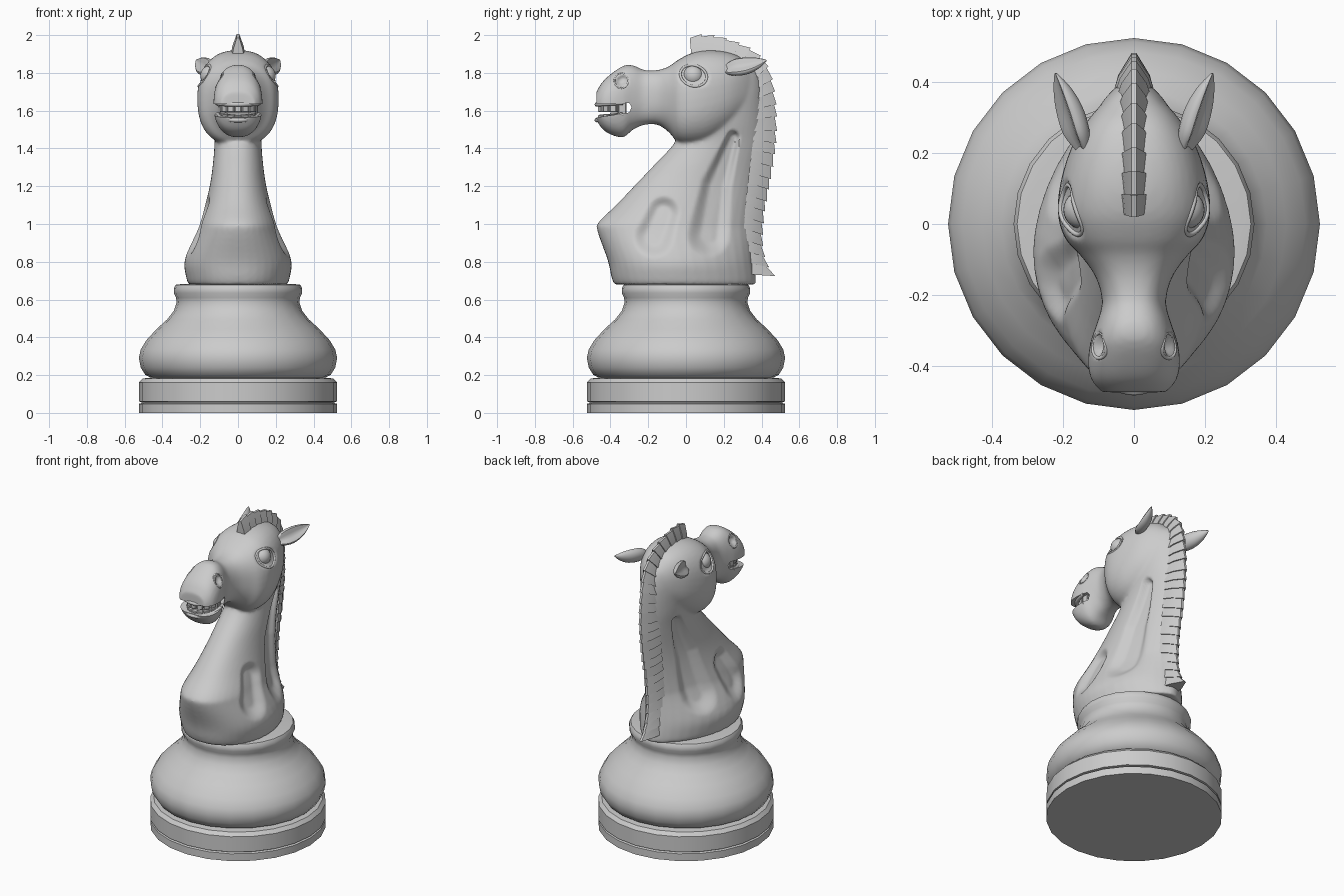
import bpy, bmesh
from math import sin, cos, pi, radians, copysign
from mathutils import Vector
from mathutils.bvhtree import BVHTree

if "Cube" in bpy.data.objects:
    bpy.data.objects.remove(bpy.data.objects["Cube"])


def finish(bm, name, angle=35):
    bmesh.ops.recalc_face_normals(bm, faces=bm.faces)
    me = bpy.data.meshes.new(name)
    bm.to_mesh(me)
    bm.free()
    ob = bpy.data.objects.new(name, me)
    bpy.context.collection.objects.link(ob)
    bpy.ops.object.select_all(action='DESELECT')
    ob.select_set(True)
    bpy.context.view_layer.objects.active = ob
    if angle:
        bpy.ops.object.shade_smooth_by_angle(angle=radians(angle))
    return ob


def loft(bm, rings):
    vs = [[bm.verts.new(p) for p in r] for r in rings]
    n = len(vs[0])
    for a, b in zip(vs, vs[1:]):
        for i in range(n):
            bm.faces.new((a[i], a[(i + 1) % n], b[(i + 1) % n], b[i]))
    bm.faces.new(vs[0])
    bm.faces.new(vs[-1])


def spline(pts, steps):
    """Catmull-Rom resampling of rows of numbers."""
    P = [Vector(p) for p in pts]
    P = [P[0]] + P + [P[-1]]
    out = []
    for a, b, c, d in zip(P, P[1:], P[2:], P[3:]):
        for k in range(steps):
            t = k / steps
            out.append(0.5 * (2 * b + (c - a) * t + (2 * a - 5 * b + 4 * c - d) * t * t
                              + (3 * b - a - 3 * c + d) * t ** 3))
    return out + [P[-1]]


def spow(v, e):
    return copysign(abs(v) ** e, v)


def tube(name, pts, r, closed=False):
    cu = bpy.data.curves.new(name, 'CURVE')
    cu.dimensions = '3D'
    cu.bevel_depth, cu.bevel_resolution, cu.use_fill_caps = r, 3, True
    s = cu.splines.new('POLY')
    s.points.add(len(pts) - 1)
    for p, q in zip(s.points, pts):
        p.co = (*q, 1)
    s.use_cyclic_u = closed
    s.use_smooth = True
    ob = bpy.data.objects.new(name, cu)
    bpy.context.collection.objects.link(ob)
    return ob


# Turned base, 24 sides
profile = [(.525, 0), (.525, .048), (.51, .052), (.51, .057), (.525, .06), (.525, .16), (.505, .182),
           (.46, .187), (.49, .2), (.515, .24), (.525, .29), (.515, .335), (.485, .385), (.43, .445),
           (.375, .495), (.34, .54), (.325, .585), (.328, .61), (.34, .635), (.34, .66), (.33, .678), (.3, .682)]
bm = bmesh.new()
loft(bm, [[(r * cos(i * pi / 12), r * sin(i * pi / 12), z) for i in range(24)] for r, z in profile])
finish(bm, "turned_base", 40)

# Neck and head as two lofts fused into one skin
N = 40
ang = [2 * pi * i / N for i in range(N)]
neck = [(.68, -.38, .37, .262), (.72, -.395, .37, .275), (.81, -.415, .36, .282), (.96, -.468, .345, .222),
        (1.01, -.462, .345, .205), (1.1, -.37, .35, .175), (1.2, -.275, .36, .15), (1.3, -.18, .375, .135),
        (1.43, -.06, .40, .125), (1.55, 0, .41, .135), (1.7, .05, .41, .14), (1.8, .1, .385, .12), (1.86, .16, .32, .08)]
bm = bmesh.new()
rings = []
for z, f, b, w in spline(neck, 4):
    m = f + (b - f) * .43
    rings.append([(w * spow(sin(a), 1.25 if cos(a) > 0 else .9),
                   m + ((b - m) * cos(a) ** 1.15 if cos(a) > 0 else (m - f) * cos(a)), z) for a in ang])
loft(bm, rings)
head = [(.38, 1.78, 1.64, .05), (.3, 1.875, 1.56, .125), (.22, 1.91, 1.49, .175), (.12, 1.92, 1.43, .207),
        (.03, 1.905, 1.415, .215), (-.04, 1.87, 1.43, .195), (-.09, 1.835, 1.485, .15), (-.15, 1.815, 1.525, .108),
        (-.22, 1.815, 1.525, .09), (-.28, 1.84, 1.5, .105), (-.33, 1.838, 1.46, .122), (-.39, 1.80, 1.47, .13),
        (-.44, 1.755, 1.5, .12), (-.475, 1.70, 1.55, .09)]
loft(bm, [[(w * spow(sin(a), .8), y, (t + b) / 2 + (t - b) / 2 * spow(cos(a), .85)) for a in ang]
          for y, t, b, w in spline(head, 4)])
body = finish(bm, "horse_body", 0)
mod = body.modifiers.new("fuse", 'REMESH')
mod.mode, mod.voxel_size = 'VOXEL', .011
bpy.ops.object.modifier_apply(modifier=mod.name)
mod = body.modifiers.new("soften", 'SMOOTH')
mod.iterations = 5
bpy.ops.object.modifier_apply(modifier=mod.name)


# Carved hollows on the neck, the nostrils and the eye sockets (rows of y, z, radius)
def hollow(path, depth, soft=.45):
    pts = [Vector(p) for p in path]
    for v in body.data.vertices:
        y, z = v.co.y, v.co.z
        if abs(v.co.x) < .05:
            continue
        best = 9
        for a, b in zip(pts, pts[1:]):
            d = (b - a).xy
            t = max(0, min(1, (Vector((y, z)) - a.xy).dot(d) / d.length_squared))
            c = a.lerp(b, t)
            best = min(best, (Vector((y, z)) - c.xy).length / c.z)
        if best < 1:
            k = min(1, (1 - best) / soft)
            v.co.x -= copysign(depth * k * k * (3 - 2 * k), v.co.x)


hollow([(.25, 1.46, .04), (.16, 1.2, .09), (.12, .94, .12)], .036, .7)
hollow([(-.17, .93, .115), (-.12, 1.06, .095)], .036, .7)
hollow([(-.345, 1.755, .035), (-.335, 1.762, .035)], .025, .8)
hollow([(.01, 1.79, .06), (.07, 1.78, .06)], .016, .5)

bm = bmesh.new()
bm.from_mesh(body.data)
tree = BVHTree.FromBMesh(bm)
bm.free()


def skin(y, z, off=0):
    hit = tree.ray_cast(Vector((1, y, z)), Vector((-1, 0, 0)))[0]
    return Vector(((hit.x if hit else .1) + off, y, z))


# Mouth opening
bm = bmesh.new()
gap = [(-.6, 1.63), (-.3, 1.64), (-.288, 1.62), (-.3, 1.59), (-.6, 1.545)]
loft(bm, [[(x, y, z) for y, z in gap] for x in (-.25, .25)])
cutter = finish(bm, "mouth_cutter", 0)
cutter.hide_render = True
bpy.context.view_layer.objects.active = body
mod = body.modifiers.new("mouth", 'BOOLEAN')
mod.operation, mod.object, mod.solver = 'DIFFERENCE', cutter, 'EXACT'
bpy.ops.object.modifier_apply(modifier=mod.name)
bpy.data.objects.remove(cutter)
bpy.ops.object.select_all(action='DESELECT')
body.select_set(True)
bpy.ops.object.shade_smooth_by_angle(angle=radians(50))

# Lips and teeth
arc = [radians(-95 + 190 * i / 24) for i in range(25)]
tube("upper_lip", [(.112 * sin(a), -.345 - .127 * cos(a), 1.642 - .009 * cos(a)) for a in arc], .012)
tube("lower_lip", [(.108 * sin(a), -.345 - .127 * cos(a), 1.578 - .028 * cos(a)) for a in arc], .012)
for name, zc, h in (("upper_teeth", 1.615, .046), ("lower_teeth", 1.577, .04)):
    bm = bmesh.new()
    for i in range(9):
        a = radians(-96 + 24 * i)
        made = bmesh.ops.create_cube(bm, size=1)['verts']
        for v in made:
            x, y, z = v.co.x * .036, v.co.y * .034, v.co.z * h
            v.co = (.08 * sin(a) + x * cos(a) - y * sin(a),
                    -.35 - .098 * cos(a) + x * sin(a) + y * cos(a),
                    zc + z - (.02 * cos(a) if zc < 1.6 else 0))
    bmesh.ops.bevel(bm, geom=bm.edges[:], offset=.004, segments=1, affect='EDGES')
    finish(bm, name)

# Eyes, eyelids, nostril rims and ears on both sides
ear_path = spline([(.14, .2, 1.815, .02), (.165, .255, 1.828, .046), (.186, .32, 1.838, .047),
                   (.206, .38, 1.852, .03), (.222, .425, 1.866, .004)], 5)
for s, side in ((1, "right"), (-1, "left")):
    bm = bmesh.new()
    bmesh.ops.create_uvsphere(bm, u_segments=24, v_segments=14, radius=.055)
    c = skin(.04, 1.785, -.036)
    bmesh.ops.translate(bm, verts=bm.verts, vec=(s * c.x, c.y, c.z))
    finish(bm, side + "_eye", 60)
    lid, rim = [], []
    for i in range(32):
        a = 2 * pi * i / 32
        p = skin(.04 + .07 * cos(a), 1.785 + .056 * sin(a) - .008 * cos(a), -.001)
        lid.append((s * p.x, p.y, p.z))
        p = skin(-.343 + .036 * cos(a), 1.758 + .039 * sin(a), -.003)
        rim.append((s * p.x, p.y, p.z))
    tube(side + "_eyelid", lid, .007, True)
    tube(side + "_nostril_rim", rim, .005, True)
    # Ear: tapering tube, cupped on its outer face
    d = Vector((.08, .22, .05)).normalized()
    u = Vector((1, 0, .6)).cross(d).normalized()
    o = d.cross(u).normalized()
    if o.x < 0:
        o = -o
    bm = bmesh.new()
    rings = []
    for x, y, z, r in ear_path:
        ring = []
        for i in range(20):
            a = 2 * pi * i / 20
            k = max(0, cos(a)) ** 3
            p = Vector((x, y, z)) + u * (r * sin(a)) + o * (r * .85 * (cos(a) - .85 * k))
            ring.append((s * p.x, p.y, p.z))
        rings.append(ring)
    loft(bm, rings)
    finish(bm, side + "_ear", 50)

# Mane: overlapping tapered blocks along the crest (inner y,z -> outer y,z, half width)
crest = spline([(.03, 1.87, .02, 1.985), (.12, 1.88, .125, 1.992), (.22, 1.87, .25, 1.96), (.31, 1.83, .36, 1.905),
                (.36, 1.76, .43, 1.82), (.36, 1.62, .465, 1.65), (.355, 1.45, .467, 1.44), (.335, 1.28, .44, 1.25),
                (.315, 1.1, .407, 1.07), (.305, .93, .396, .9), (.305, .82, .42, .79), (.305, .735, .46, .725)], 20)
crest = [Vector(c) for c in crest]
length = [0]
for a, b in zip(crest, crest[1:]):
    length.append(length[-1] + ((b - a).xy.length + (b - a).zw.length) / 2)
COUNT = 25
picks = [min(range(len(crest)), key=lambda i: abs(length[i] - length[-1] * k / COUNT)) for k in range(COUNT + 1)]
bm = bmesh.new()
X = Vector((1, 0, 0))
for a, b in zip(picks, picks[1:]):
    rings = []
    for c, grow in ((crest[a], 0), (crest[b], .013)):
        inn, out = Vector((0, c.x, c.y)), Vector((0, c.z, c.w))
        out += (out - inn).normalized() * grow
        w = .034 + .02 * min(1, max(0, (1.9 - c.w) * 5)) + grow * .6
        mid = inn.lerp(out, .5)
        rings.append([inn - X * w, mid - X * (w * .72), out - X * .007,
                      out + X * .007, mid + X * (w * .72), inn + X * w])
    loft(bm, rings)
finish(bm, "mane", 25)
